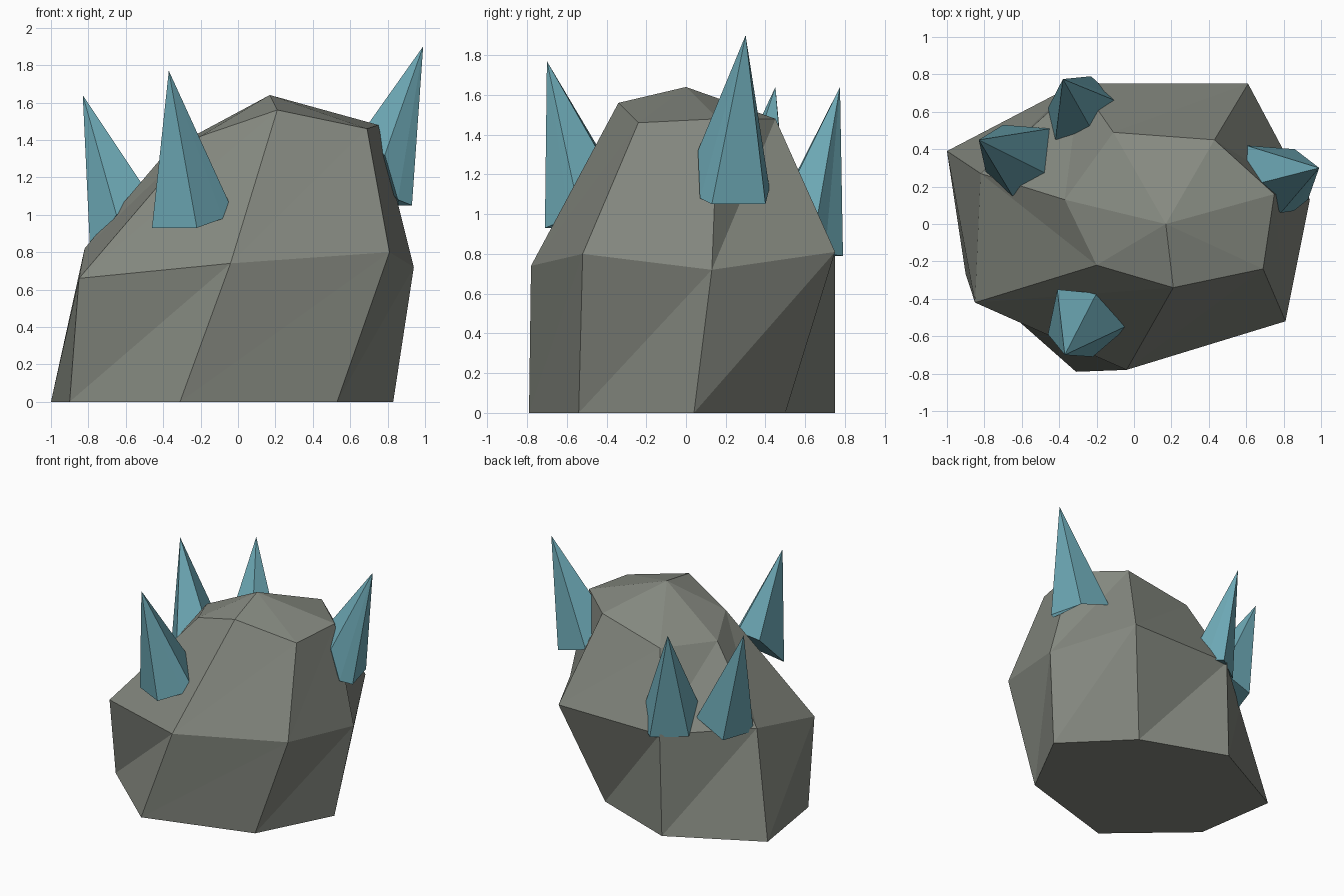
import bpy
import bmesh
from mathutils import Vector

default_cube = bpy.data.objects.get("Cube")
if default_cube:
    bpy.data.objects.remove(default_cube, do_unlink=True)


def make_material(name, colour):
    material = bpy.data.materials.new(name)
    material.use_nodes = True
    material.diffuse_color = colour
    shader = material.node_tree.nodes["Principled BSDF"]
    shader.inputs["Base Color"].default_value = colour
    shader.inputs["Roughness"].default_value = 0.9
    return material


def bridge_rings(bm, lower, upper):
    """Join two rings of equal length with diagonally split quads."""
    count = len(lower)
    for i in range(count):
        following = (i + 1) % count
        bm.faces.new((lower[i], lower[following], upper[following]))
        bm.faces.new((lower[i], upper[following], upper[i]))


def close_to_point(bm, ring, point):
    """Fan a ring up to a single point."""
    count = len(ring)
    for i in range(count):
        bm.faces.new((ring[i], ring[(i + 1) % count], point))


def build_stack(name, rings, peak, material):
    """Flat shaded solid: stacked cross-sections, a flat base and a pointed top."""
    bm = bmesh.new()
    loops = [[bm.verts.new(Vector(p)) for p in ring] for ring in rings]
    for lower, upper in zip(loops, loops[1:]):
        bridge_rings(bm, lower, upper)
    close_to_point(bm, loops[-1], bm.verts.new(Vector(peak)))
    bm.faces.new(list(reversed(loops[0])))
    bmesh.ops.recalc_face_normals(bm, faces=bm.faces[:])

    mesh = bpy.data.meshes.new(name)
    bm.to_mesh(mesh)
    bm.free()
    mesh.materials.append(material)
    obj = bpy.data.objects.new(name, mesh)
    bpy.context.scene.collection.objects.link(obj)
    return obj


stone_grey = make_material("stone grey", (0.235, 0.25, 0.216, 1.0))
crystal_blue = make_material("crystal blue", (0.155, 0.40, 0.47, 1.0))

# Boulder: seven-sided sections at the foot, the waist and the shoulder
foot = [(x, y, 0) for x, y in (
    (-.31, -.79), (.53, -.54), (.83, .04), (.37, .5),
    (-.31, .75), (-1, .39), (-.9, -.27))]
waist = [
    (-.04, -.78, .74), (.81, -.52, .8), (.94, .13, .72), (.61, .75, .81),
    (-.29, .75, .81), (-.82, .27, .82), (-.85, -.42, .66)]
shoulder = [
    (.21, -.34, 1.56), (.69, -.24, 1.46), (.75, .16, 1.48), (.43, .45, 1.48),
    (-.11, .49, 1.36), (-.37, .13, 1.35), (-.2, -.22, 1.42)]
build_stack("boulder", [foot, waist, shoulder], (.17, 0, 1.64), stone_grey)

# Crystals: a rough tilted base outline drawn up to a sharp tip
build_stack("front_crystal", [[
    (-.46, -.59, .93), (-.22, -.71, .93), (-.08, -.59, .98),
    (-.05, -.55, 1.07), (-.2, -.37, 1.19), (-.41, -.35, 1.18)]],
    (-.37, -.7, 1.77), crystal_blue)

build_stack("left_crystal", [[
    (.86, .4, 1.05), (.6, .42, 1.13), (.6, .2, 1.35),
    (.785, .06, 1.32), (.855, .07, 1.08), (.93, .13, 1.05)]],
    (.99, .3, 1.9), crystal_blue)

build_stack("right_crystal", [[
    (-.79, .27, .79), (-.65, .15, 1.0), (-.47, .27, 1.1),
    (-.45, .51, .9), (-.7, .53, .79)]],
    (-.83, .45, 1.64), crystal_blue)

build_stack("back_crystal", [[
    (-.46, .62, .79), (-.23, .79, .79), (-.13, .7, .8),
    (-.1, .66, .98), (-.23, .51, 1.1), (-.42, .45, 1.0)]],
    (-.38, .775, 1.64), crystal_blue)
